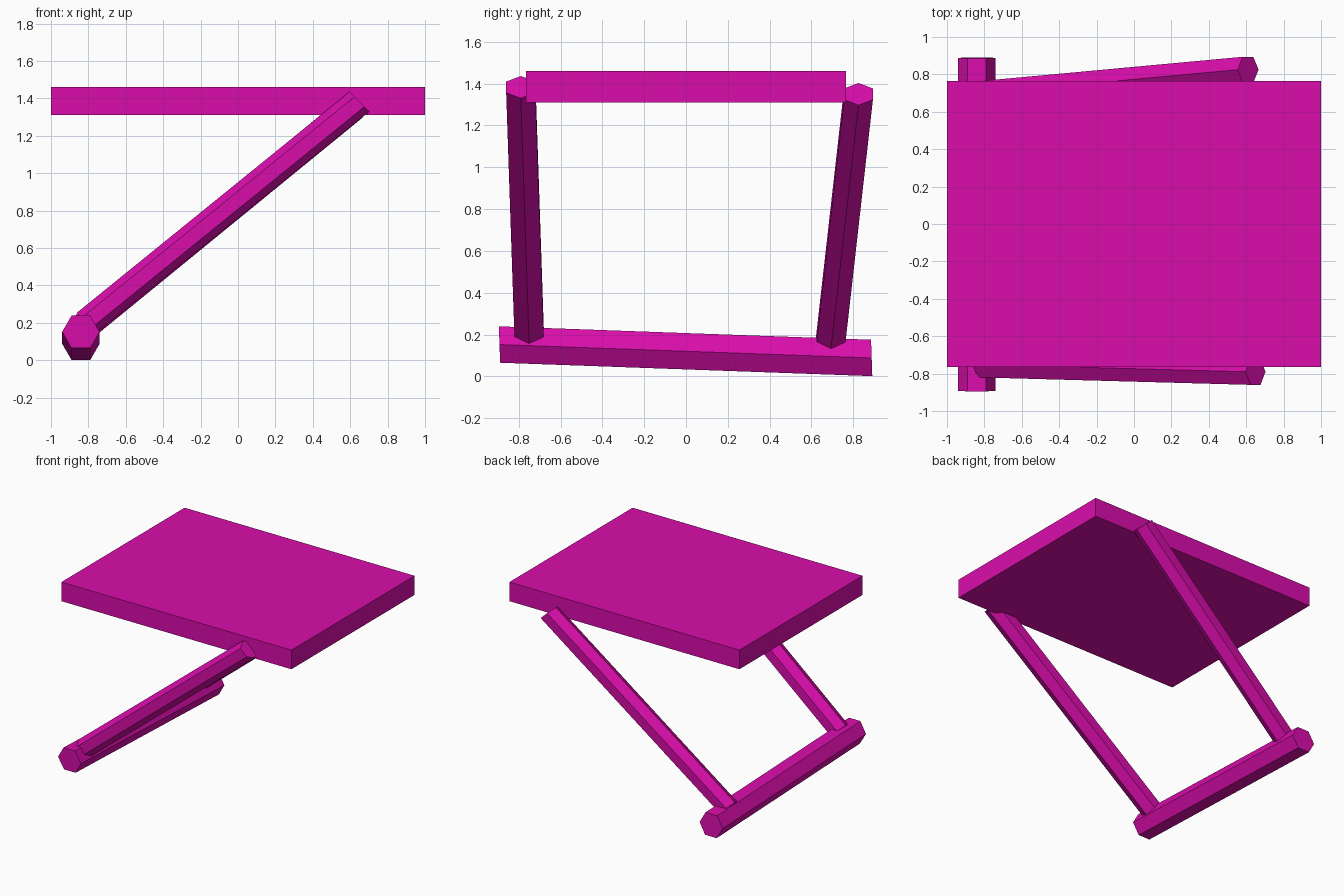
import bpy
import bmesh
import math
from mathutils import Vector

default = bpy.data.objects.get("Cube")
if default:
    bpy.data.objects.remove(default, do_unlink=True)

magenta = bpy.data.materials.new("magenta")
magenta.use_nodes = True
colour = (0.70, 0.004, 0.41, 1.0)
magenta.diffuse_color = colour
magenta.node_tree.nodes["Principled BSDF"].inputs["Base Color"].default_value = colour


def add_object(name, bm):
    bmesh.ops.recalc_face_normals(bm, faces=bm.faces[:])
    mesh = bpy.data.meshes.new(name)
    bm.to_mesh(mesh)
    bm.free()
    mesh.materials.append(magenta)
    obj = bpy.data.objects.new(name, mesh)
    bpy.context.collection.objects.link(obj)
    return obj


def hex_beam(name, start, end, corner, flat):
    """Six-sided beam; corner points to a cap vertex, flat to a side middle."""
    bm = bmesh.new()
    rings = []
    for centre in (start, end):
        ring = []
        for i in range(6):
            a = i * math.pi / 3
            offset = Vector(corner) * math.cos(a) + Vector(flat) * (math.sin(a) / math.sin(math.pi / 3))
            ring.append(bm.verts.new(Vector(centre) + offset))
        rings.append(ring)
        bm.faces.new(ring)
    for i in range(6):
        j = (i + 1) % 6
        bm.faces.new((rings[0][i], rings[0][j], rings[1][j], rings[1][i]))
    return add_object(name, bm)


# Flat slab on top
bm = bmesh.new()
bmesh.ops.create_cube(bm, size=1)
bmesh.ops.scale(bm, vec=(2, 1.53, 0.15), verts=bm.verts)
bmesh.ops.translate(bm, vec=(0, 0, 1.385), verts=bm.verts)
add_object("top_slab", bm)

# Slightly tilted bar on the ground
hex_beam("base_bar", (-0.84, -0.892, 0.152), (-0.84, 0.888, 0.088),
         (0.1, 0, 0), (0, -0.003, 0.087))

# Slanted arms joining bar and slab
hex_beam("front_arm", (-0.81, -0.75, 0.2), (0.65, -0.79, 1.383),
         (-0.053, 0, 0.053), (0, 0.07, 0))
hex_beam("back_arm", (-0.852, 0.69, 0.156), (0.61, 0.825, 1.35),
         (-0.056, 0, 0.053), (0, 0.069, 0))
